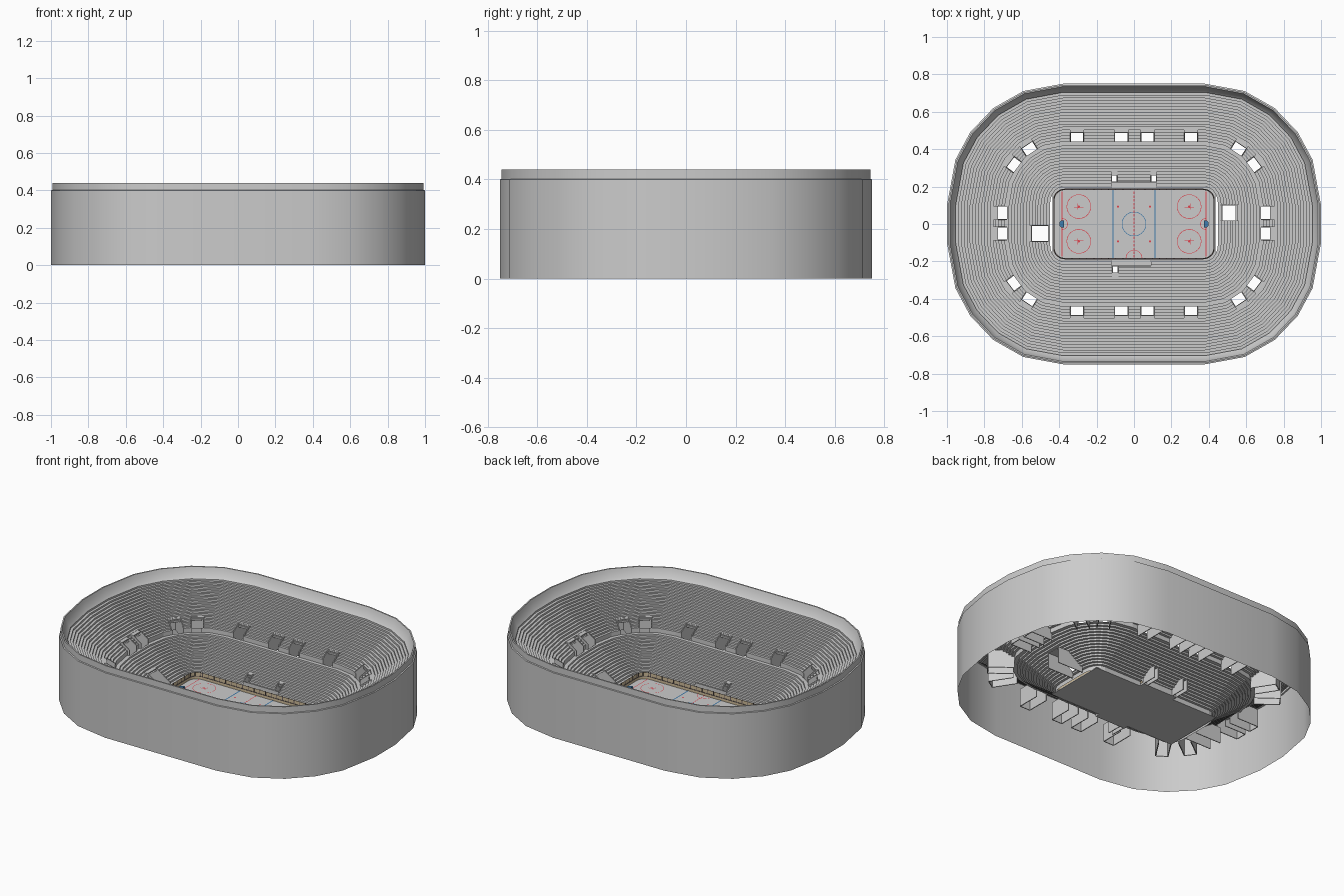
import bpy, bmesh
from math import cos, sin, radians, pi, hypot
from mathutils import Vector

if "Cube" in bpy.data.objects:
    bpy.data.objects.remove(bpy.data.objects["Cube"])

def material(name, rgb):
    m = bpy.data.materials.new(name)
    m.diffuse_color = (*rgb, 1)
    m.use_nodes = True
    m.node_tree.nodes["Principled BSDF"].inputs["Base Color"].default_value = m.diffuse_color
    return m

RED = material("red_paint", (0.75, 0.06, 0.08))
BLUE = material("blue_paint", (0.05, 0.2, 0.42))
TAN = material("tan_board", (0.62, 0.5, 0.32))
DARK = material("dark_metal", (0.15, 0.12, 0.12))

def finish(name, bm, mat=None, thick=0, smooth=False):
    me = bpy.data.meshes.new(name)
    bm.to_mesh(me)
    bm.free()
    ob = bpy.data.objects.new(name, me)
    bpy.context.collection.objects.link(ob)
    if mat:
        me.materials.append(mat)
    if thick:
        s = ob.modifiers.new("thickness", 'SOLIDIFY')
        s.thickness, s.offset = thick, 0
    if smooth:
        bpy.ops.object.select_all(action='DESELECT')
        ob.select_set(True)
        bpy.context.view_layer.objects.active = ob
        bpy.ops.object.shade_smooth_by_angle(angle=radians(25))
    return ob

def poly(bm, pts):
    return bm.faces.new([bm.verts.new(p) for p in pts])

def box(bm, x0, x1, y0, y1, z0, z1):
    r = bmesh.ops.create_cube(bm, size=1)["verts"]
    for v in r:
        v.co = (x1 if v.co.x > 0 else x0, y1 if v.co.y > 0 else y0, z1 if v.co.z > 0 else z0)

def rounded(cx, cy, rx, ry, angles):
    # closed plan outline: four mirrored corner arcs
    q = [(cx + rx * cos(radians(a)), cy + ry * sin(radians(a))) for a in angles]
    return (q + [(-x, y) for x, y in reversed(q)] +
            [(-x, -y) for x, y in q] + [(x, -y) for x, y in reversed(q)])

def sweep(bm, outlines):
    rings = [[bm.verts.new((x, y, z)) for x, y in pts] for pts, z in outlines]
    n = len(rings[0])
    for a, b in zip(rings, rings[1:]):
        for i in range(n):
            j = (i + 1) % n
            bm.faces.new((a[i], a[j], b[j], b[i]))

# ---- seating bowl: stepped profile (distance from rink, height) swept round the plan
STEP, RISE = 0.0155, 0.0105
profile = [(0, 0), (0, 0.025)]
def rows(d, z, n):
    for i in range(n):
        profile.extend([(d + (i + 1) * STEP, z + i * RISE), (d + (i + 1) * STEP, z + (i + 1) * RISE)])
rows(0, 0.025, 14)
profile += [(0.24, 0.172), (0.24, 0.2)]
rows(0.24, 0.2, 17)
bowl = bmesh.new()
ARC = (0, 22, 37, 53, 70, 90)
def plan(d):
    return rounded(0.38, 0.1, 0.07 + d, 0.1 + d, ARC)
sweep(bowl, [(plan(d), z) for d, z in profile])

def cut(cx, cy, ang, width, depth):
    # slice a rectangular opening through the terraces
    c = Vector((cx, cy, 0))
    u, v = Vector((cos(ang), sin(ang), 0)), Vector((-sin(ang), cos(ang), 0))
    r = hypot(width, depth) / 2
    def near():
        out = []
        for f in bowl.faces:
            xs, ys = [w.co.x for w in f.verts], [w.co.y for w in f.verts]
            if min(xs) < cx + r and max(xs) > cx - r and min(ys) < cy + r and max(ys) > cy - r:
                out.append(f)
        return out
    for ax, h in ((u, depth / 2), (v, width / 2)):
        for s in (-1, 1):
            fs = near()
            geom = fs + list({e for f in fs for e in f.edges}) + list({w for f in fs for w in f.verts})
            bmesh.ops.bisect_plane(bowl, geom=geom, dist=1e-5, plane_co=c + ax * h * s, plane_no=ax)
    dead = []
    for f in near():
        p = f.calc_center_median() - c
        if abs(p.dot(u)) < depth / 2 + 1e-4 and abs(p.dot(v)) < width / 2 + 1e-4:
            dead.append(f)
    bmesh.ops.delete(bowl, geom=dead, context='FACES')

portal = bmesh.new()
def tunnel(cx, cy, ang, width, depth, side, back):
    # two side walls from an (outward, height) outline, a ceiling and an end panel
    cut(cx, cy, ang, width, depth)
    def at(a, t, z):
        return (cx + a * cos(ang) - t * sin(ang), cy + a * sin(ang) + t * cos(ang), z)
    h = width / 2
    for s in (-h, h):
        poly(portal, [at(a, s, z) for a, z in side])
    for (a0, z0), (a1, z1) in zip(back, back[1:]):
        poly(portal, [at(a0, -h, z0), at(a0, h, z0), at(a1, h, z1), at(a1, -h, z1)])

# upper tier entrances
side = [(-0.025, 0.13), (-0.025, 0.205), (0.025, 0.24), (0.12, 0.24), (0.12, 0.13)]
back = [(0.025, 0.238), (0.12, 0.238), (0.12, 0.13)]
spots = []
for s in (1, -1):
    spots += [(x, 0.463 * s, pi / 2 * s) for x in (-0.305, -0.068, 0.072, 0.305)]
    spots += [(0.703 * s, y, 0 if s > 0 else pi) for y in (0.06, -0.05)]
    for m in (1, -1):
        for deg in (37, 57):
            a = radians(deg)
            x, y = 0.38 + 0.328 * cos(a), 0.1 + 0.36 * sin(a)
            spots.append((x * s, y * m, (a if s > 0 else pi - a) * m))
for x, y, a in spots:
    tunnel(x, y, a, 0.07, 0.046, side, back)

# rink-level vehicle and team tunnels
low = [(-0.045, 0.0), (-0.045, 0.04), (0.045, 0.1), (0.13, 0.1), (0.13, 0.0)]
low_back = [(0.045, 0.098), (0.13, 0.098)]
tunnel(-0.503, -0.05, pi, 0.085, 0.085, low, low_back)
tunnel(0.508, 0.06, 0, 0.085, 0.07, low, low_back)

# player benches
bench = bmesh.new()
for s, x0, x1 in ((1, -0.12, 0.12), (-1, -0.12, 0.09)):
    cut((x0 + x1) / 2, 0.21 * s, pi / 2, x1 - x0, 0.03)
    box(bench, x0, x1, *sorted((0.195 * s, 0.222 * s)), 0, 0.012)
    box(bench, x0, x1, *sorted((0.222 * s, 0.226 * s)), 0, 0.045)
    box(bench, x0 + 0.03, x1 - 0.03, *sorted((0.212 * s, 0.219 * s)), 0.012, 0.02)
small = [(-0.016, 0.0), (-0.016, 0.045), (0.016, 0.075), (0.08, 0.075), (0.08, 0)]
for x, y in ((-0.105, 0.242), (0.105, 0.242), (-0.1, -0.242)):
    tunnel(x, y, pi / 2 if y > 0 else -pi / 2, 0.028, 0.032, small, [(0.016, 0.075), (0.08, 0.075)])
finish("player_benches", bench)
finish("seating_bowl", bowl)
finish("entrance_walls", portal, thick=0.005)

# ---- rim and outer wall
shell = bmesh.new()
sweep(shell, [(plan(d), z) for d, z in
              ((0.5035, 0.3785), (0.515, 0.39), (0.53, 0.425), (0.535, 0.44), (0.543, 0.44),
               (0.543, 0.402), (0.55, 0.4), (0.55, 0.0))])
finish("outer_wall", shell, smooth=True)

# ---- rink slab, boards and glass
slab = bmesh.new()
box(slab, -0.435, 0.435, -0.195, 0.195, 0, 0.004)
finish("ice_slab", slab)
RINK = rounded(0.37, 0.13, 0.058, 0.055, range(0, 91, 15))
for name, z0, z1, mat, t in (("rink_boards", 0.004, 0.02, TAN, 0.005), ("rink_glass", 0.02, 0.044, TAN, 0.0015),
                             ("board_cap", 0.019, 0.022, DARK, 0.007)):
    b = bmesh.new()
    sweep(b, [(RINK, z0), (RINK, z1)])
    finish(name, b, mat, t)
posts = bmesh.new()
def post(x, y):
    box(posts, x - 0.002, x + 0.002, y - 0.002, y + 0.002, 0.02, 0.046)
for s in (1, -1):
    for i in range(20):
        post(-0.37 + i * 0.74 / 19, 0.185 * s)
    for i in range(8):
        post(0.428 * s, -0.13 + i * 0.26 / 7)
for x, y in RINK[::2]:
    post(x, y)
finish("glass_posts", posts, DARK)

# ---- painted ice markings
paint = {"red": bmesh.new(), "blue": bmesh.new()}
def stripe(col, x0, x1, y0, y1):
    poly(paint[col], [(x, y, 0.0055) for x, y in ((x0, y0), (x1, y0), (x1, y1), (x0, y1))])
def arc(col, cx, cy, r, a0=0, a1=360, n=32, w=0.003):
    for i in range(n):
        a, b = (radians(a0 + (a1 - a0) * k / n) for k in (i, i + 1))
        poly(paint[col], [(cx + q * cos(t), cy + q * sin(t), 0.0055)
                          for t, q in ((a, r - w / 2), (a, r + w / 2), (b, r + w / 2), (b, r - w / 2))])
for i in range(18):
    y = -0.18 + i * 0.02
    stripe("red", -0.003, 0.003, y, y + 0.013)
arc("blue", 0, 0, 0.064)
arc("red", 0, -0.183, 0.043, 0, 180, 16)
for s in (1, -1):
    stripe("blue", 0.112 * s - 0.0035, 0.112 * s + 0.0035, -0.183, 0.183)
    stripe("red", 0.385 * s - 0.002, 0.385 * s + 0.002, -0.175, 0.175)
    arc("red", 0.385 * s, 0, 0.03, 90, 90 + 180 * s, 12)
    for m in (1, -1):
        cx, cy = 0.295 * s, 0.093 * m
        arc("red", cx, cy, 0.064)
        arc("red", cx, cy, 0.003, n=8, w=0.006)
        arc("red", 0.085 * s, cy, 0.003, n=8, w=0.006)
        for k in (1, -1):
            stripe("red", cx - 0.025, cx + 0.025, cy + k * 0.006 - 0.001, cy + k * 0.006 + 0.001)
            stripe("red", cx + k * 0.009 - 0.001, cx + k * 0.009 + 0.001, cy - 0.016, cy + 0.016)
finish("red_markings", paint["red"], RED)
finish("blue_markings", paint["blue"], BLUE)

# ---- goals: curved back net with a roof
for s, name in ((1, "right_goal"), (-1, "left_goal")):
    g = bmesh.new()
    base = [((0.385 - 0.012 + 0.026 * max(0, sin(a)) ** 0.5) * s, 0.018 * cos(a)) for a in [pi * i / 8 for i in range(9)]]
    for (x0, y0), (x1, y1) in zip(base, base[1:]):
        poly(g, [(x0, y0, 0.004), (x1, y1, 0.004), (x1, y1, 0.024), (x0, y0, 0.024)])
    poly(g, [(x, y, 0.024) for x, y in base])
    finish(name, g, BLUE, 0.0015)
